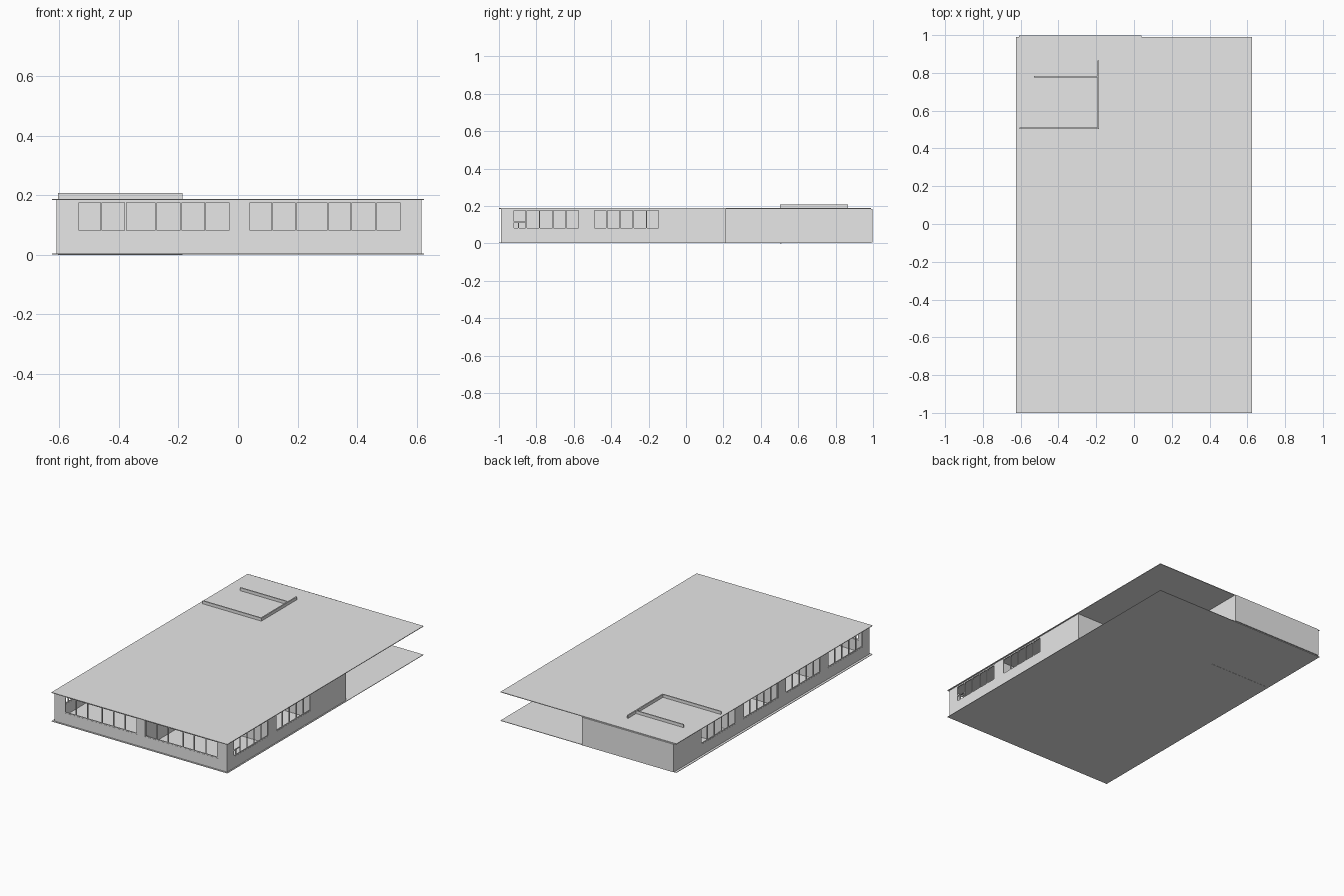
import bpy
import bmesh

if "Cube" in bpy.data.objects:
    bpy.data.objects.remove(bpy.data.objects["Cube"], do_unlink=True)

# One plain colour for the whole building
grey = bpy.data.materials.new("plain grey")
grey.use_nodes = True
grey.diffuse_color = (0.8, 0.8, 0.8, 1)
grey.node_tree.nodes["Principled BSDF"].inputs["Base Color"].default_value = (0.8, 0.8, 0.8, 1)

FLOOR, ROOF = 0.004, 0.184
SILL, HEAD = 0.075, 0.182
THICK = 0.008
FRAME = 0.006


def make_object(name, boxes):
    """One object out of boxes given as (x0, x1, y0, y1, z0, z1)."""
    bm = bmesh.new()
    for x0, x1, y0, y1, z0, z1 in boxes:
        verts = bmesh.ops.create_cube(bm, size=1)["verts"]
        for v in verts:
            v.co.x = x1 if v.co.x > 0 else x0
            v.co.y = y1 if v.co.y > 0 else y0
            v.co.z = z1 if v.co.z > 0 else z0
    mesh = bpy.data.meshes.new(name)
    bm.to_mesh(mesh)
    bm.free()
    mesh.materials.append(grey)
    obj = bpy.data.objects.new(name, mesh)
    bpy.context.collection.objects.link(obj)
    return obj


def strip(axis, at, a, b, z0, z1, thick=THICK):
    """Upright slab running along an axis, centred on a plane."""
    lo, hi = at - thick / 2, at + thick / 2
    return (a, b, lo, hi, z0, z1) if axis == "x" else (lo, hi, a, b, z0, z1)


def wall(name, axis, at, a, b, windows=(), z0=FLOOR, z1=ROOF):
    """Wall with window bands; each band lists its pane boundaries."""
    if not windows:
        return make_object(name, [strip(axis, at, a, b, z0, z1)])
    solid = [strip(axis, at, a, b, z0, SILL), strip(axis, at, a, b, HEAD, z1)]
    frames = []
    start = a
    for band in windows:
        solid.append(strip(axis, at, start, band[0], SILL, HEAD))
        start = band[-1]
        for p in band:
            p = min(max(p, band[0] + FRAME / 2), band[-1] - FRAME / 2)
            frames.append(strip(axis, at, p - FRAME / 2, p + FRAME / 2, SILL, HEAD, FRAME))
        for z in (SILL, HEAD - FRAME):
            frames.append(strip(axis, at, band[0], band[-1], z, z + FRAME, FRAME))
    solid.append(strip(axis, at, start, b, SILL, HEAD))
    make_object(name, solid)
    make_object(name + "_window_frames", frames)


def even(a, b, panes=5):
    return [a + (b - a) * i / panes for i in range(panes + 1)]


# Floor and roof slabs
make_object("floor_slab", [(-0.625, 0.624, -1, 0.99, 0.001, FLOOR)])
make_object("roof_slab", [(-0.625, 0.624, -1, 0.99, ROOF, 0.188)])

# Outer walls
left_band = [-0.54, -0.459, -0.378, -0.275, -0.191, -0.11, -0.024]
right_band = [0.034, 0.115, 0.195, 0.302, 0.38, 0.463, 0.55]
wall("front_wall", "x", -0.986, -0.61, 0.616, [left_band, right_band])
side_bands = [even(-0.925, -0.57), even(-0.495, -0.14)]
wall("window_side_wall", "y", 0.612, -0.99, 0.21, side_bands)
wall("long_side_wall", "y", -0.606, -0.99, 0.99,
     side_bands + [even(-0.065, 0.29), even(0.365, 0.72)])
wall("back_wall", "x", 0.994, -0.61, 0.04)

# Small opening light in the first side window
make_object("window_transom", [strip("y", 0.612, -0.925, -0.854, 0.112, 0.117, FRAME),
                               strip("y", 0.612, -0.898, -0.893, SILL, 0.112, FRAME)])

# Walls around the open covered yard
wall("yard_front_wall", "x", 0.21, 0.04, 0.616)
wall("yard_side_wall", "y", 0.036, 0.21, 0.99)

# Room partitions
wall("spine_wall", "y", 0.03, -0.99, 0.21)
for number, y in enumerate((-0.53, -0.1), 1):
    wall(f"room_partition_{number}", "x", y, -0.61, 0.612)
wall("room_partition_3", "x", 0.33, -0.61, 0.036)

# Tall core walls rising through the roof
wall("core_front_wall", "x", 0.507, -0.605, -0.186, z0=0, z1=0.207)
wall("core_side_wall", "y", -0.19, 0.507, 0.865, z1=0.207)
wall("core_rear_wall", "x", 0.78, -0.53, -0.19, z1=0.207)
